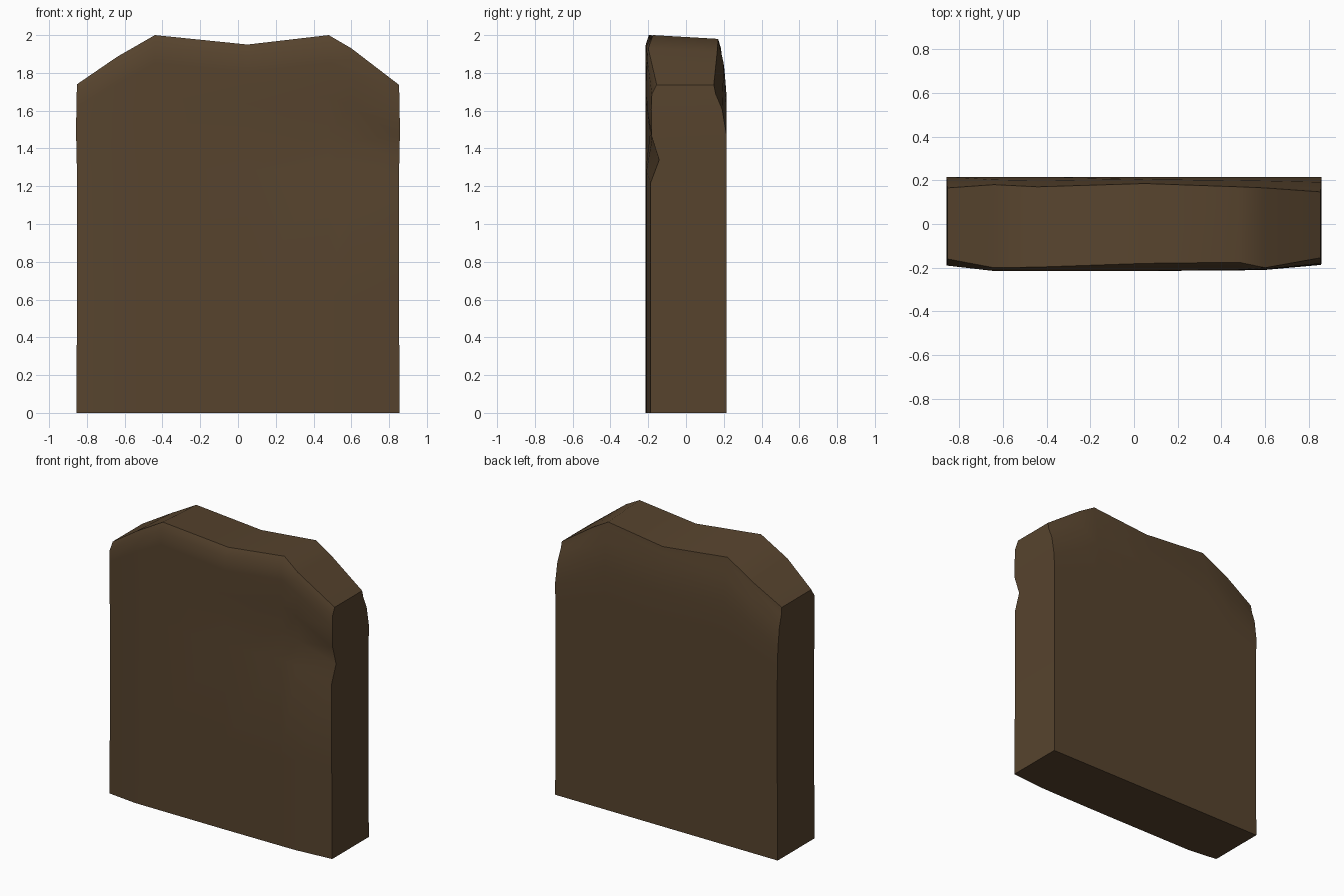
import bpy, bmesh, math

if "Cube" in bpy.data.objects:
    bpy.data.objects.remove(bpy.data.objects["Cube"])

stone = bpy.data.materials.new("dark_brown_stone")
stone.diffuse_color = (0.095, 0.057, 0.027, 1)
stone.use_nodes = True
stone.node_tree.nodes["Principled BSDF"].inputs["Base Color"].default_value = stone.diffuse_color

# Stations across the slab: x, top height, front y at base, front y and back y at top
stations = [
    (-0.85, 1.74, -0.19, -0.16, 0.165),
    (-0.64, 1.885, -0.215, -0.20, 0.18),
    (-0.44, 2.0, -0.215, -0.197, 0.17),
    (0.05, 1.95, -0.215, -0.18, 0.185),
    (0.48, 2.0, -0.212, -0.175, 0.17),
    (0.60, 1.93, -0.21, -0.20, 0.165),
    (0.85, 1.737, -0.187, -0.155, 0.147),
]
# Height rows (scaled to each top), front dent depth, back bevel fraction, side wobble
rows = [
    (0.0, 0, 0, 0.006),
    (0.62, 0, 0, 0.002),
    (1.22, 0, 0, -0.002),
    (1.34, 0.045, 0, -0.004),
    (1.47, 0.004, 0.0, -0.007),
    (1.61, 0.003, 0.35, -0.006),
    (1.69, 0.006, 0.85, -0.004),
    (1.74, None, 1, -0.002),
]
BACK = 0.215

bm = bmesh.new()
front, back = [], []
for x, top, fy, fty, bty in stations:
    dent_amount = max(0, min(1, (x + 0.1) / 0.95)) ** 1.5
    fcol, bcol = [], []
    for z, dent, bevel, wob in rows:
        k = 1 if z < 1 else 1 + (top / 1.74 - 1) * min(1, (z - 1) / 0.5)
        y = fty if dent is None else fy + dent * dent_amount
        xx = x + math.copysign(wob, x) * (abs(x) > 0.8)
        zt = top if dent is None else z * k
        fcol.append(bm.verts.new((xx, y, zt)))
        drop = 0.02 if (dent is None and abs(x) < 0.8) else 0
        bcol.append(bm.verts.new((xx, BACK + (bty - BACK) * bevel, zt - drop)))
    front.append(fcol)
    back.append(bcol)

n, m = len(stations), len(rows)
for i in range(n - 1):
    for j in range(m - 1):
        bm.faces.new((front[i][j], front[i+1][j], front[i+1][j+1], front[i][j+1]))
        bm.faces.new((back[i][j], back[i][j+1], back[i+1][j+1], back[i+1][j]))
    # top and underside
    bm.faces.new((front[i][-1], front[i+1][-1], back[i+1][-1], back[i][-1]))
    bm.faces.new((front[i][0], back[i][0], back[i+1][0], front[i+1][0]))
# end walls
for i in (0, n - 1):
    for j in range(m - 1):
        bm.faces.new((front[i][j], front[i][j+1], back[i][j+1], back[i][j]))
bmesh.ops.recalc_face_normals(bm, faces=bm.faces)

mesh = bpy.data.meshes.new("stone_slab")
bm.to_mesh(mesh)
bm.free()
mesh.materials.append(stone)
slab = bpy.data.objects.new("stone_slab", mesh)
bpy.context.collection.objects.link(slab)
bpy.context.view_layer.objects.active = slab
slab.select_set(True)
bpy.ops.object.shade_smooth_by_angle(angle=math.radians(45))
